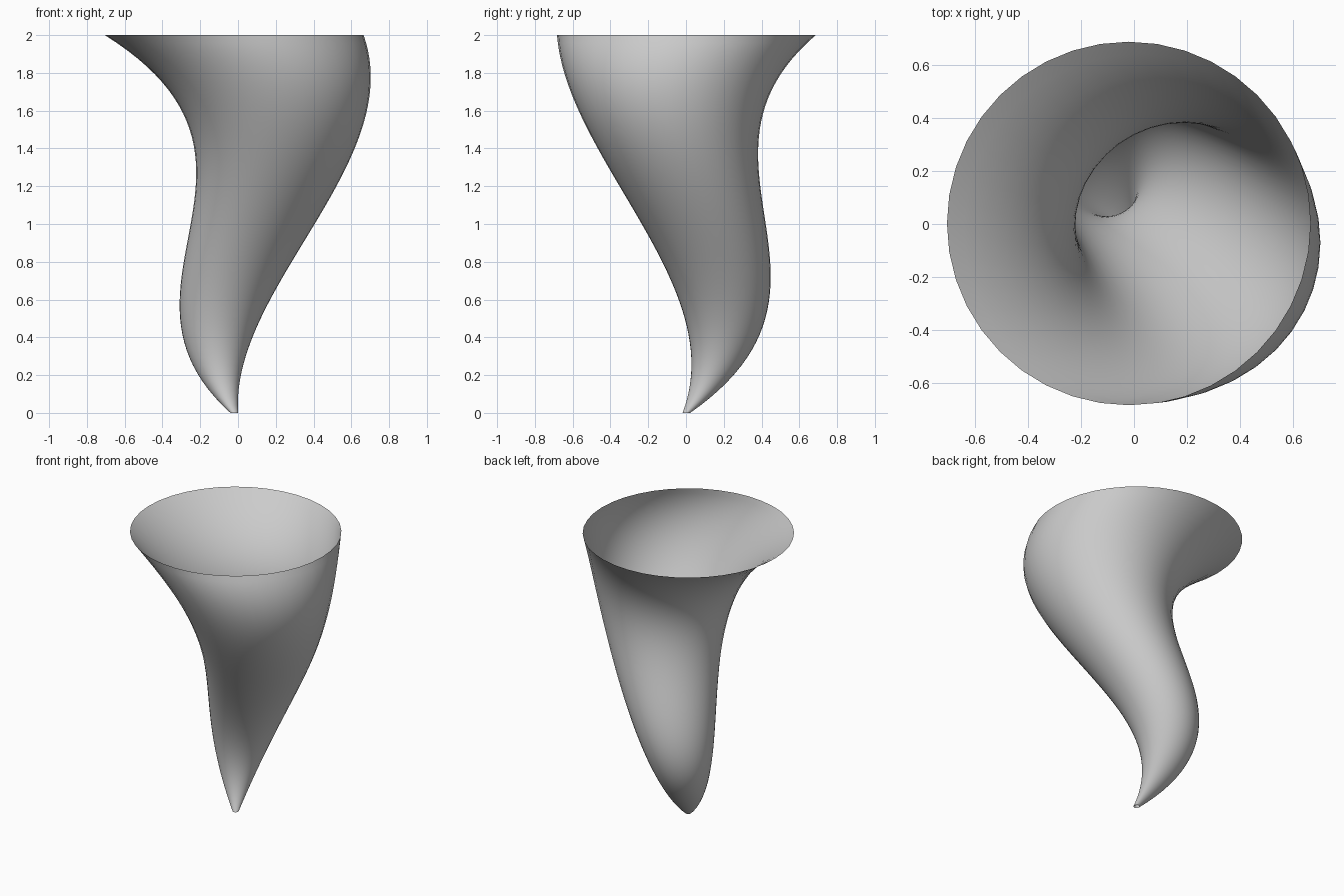
import bpy, bmesh, math

if "Cube" in bpy.data.objects:
    bpy.data.objects.remove(bpy.data.objects["Cube"])

SIDES, RINGS = 40, 48

# Four control circles: centre x, centre y, radius
CONTROL = [
    (0.00, 0.00, 0.02),
    (-0.39, 0.605, 0.37),
    (0.65, -0.36, 0.27),
    (0.00, 0.00, 0.685),
]
AXIS = (-0.02, 0.002)
HEIGHT = 2.0


def bezier(t):
    """Blend the control circles with cubic weights."""
    s = 1 - t
    w = (s**3, 3 * t * s * s, 3 * t * t * s, t**3)
    return [sum(wi * c[k] for wi, c in zip(w, CONTROL)) for k in range(3)]


# Curved horn: open thin shell lofted from horizontal rings
bm = bmesh.new()
rings = []
for i in range(RINGS + 1):
    t = i / RINGS
    cx, cy, r = bezier(t)
    rings.append([
        bm.verts.new((AXIS[0] + cx + r * math.cos(a),
                      AXIS[1] + cy + r * math.sin(a),
                      HEIGHT * t))
        for a in (2 * math.pi * j / SIDES for j in range(SIDES))
    ])
for low, high in zip(rings, rings[1:]):
    for j in range(SIDES):
        k = (j + 1) % SIDES
        bm.faces.new((low[j], low[k], high[k], high[j]))
for f in bm.faces:
    f.smooth = True

mesh = bpy.data.meshes.new("curved_horn")
bm.to_mesh(mesh)
bm.free()
horn = bpy.data.objects.new("curved_horn", mesh)
bpy.context.collection.objects.link(horn)
